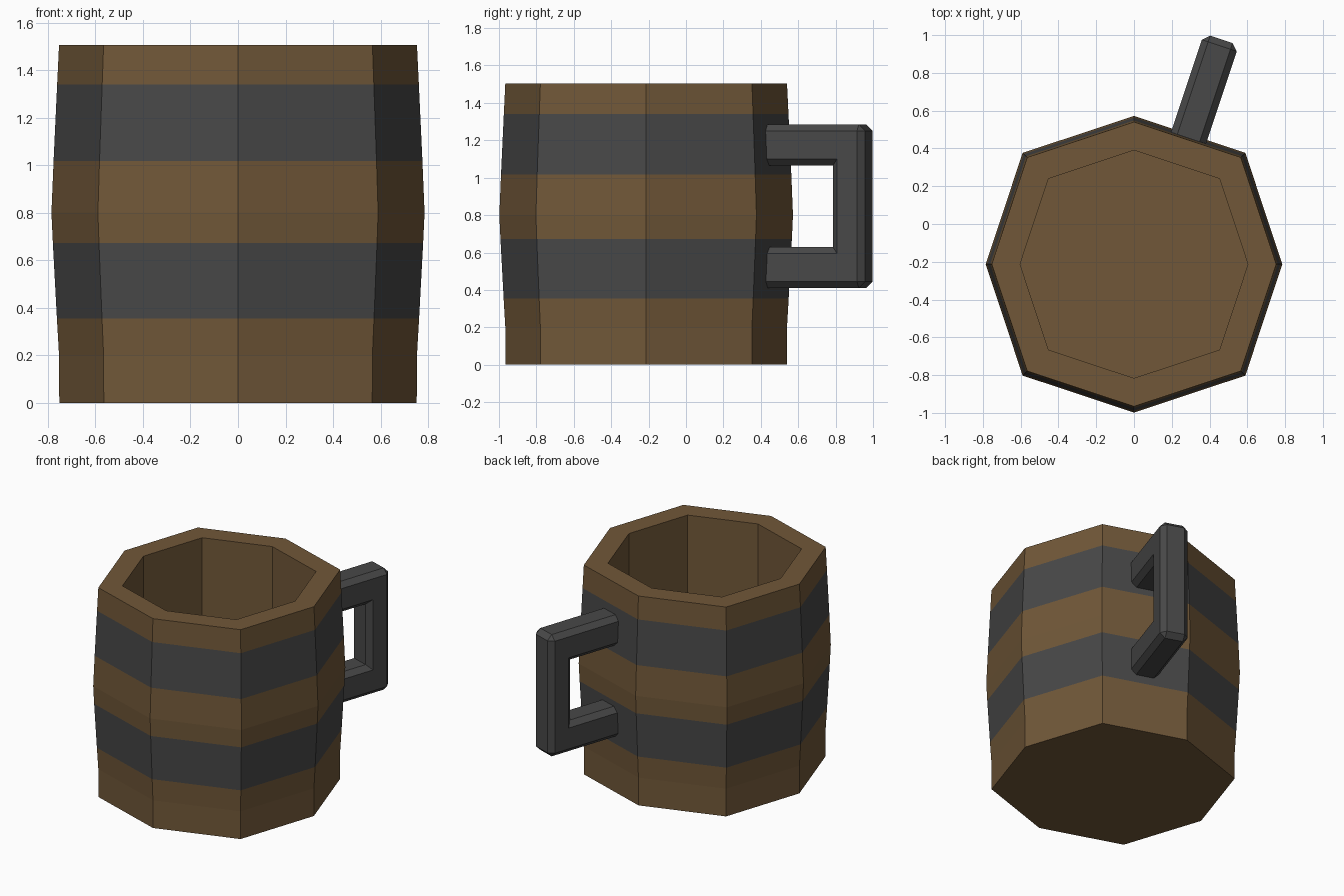
import bpy, bmesh, math
from mathutils import Matrix, Vector

if "Cube" in bpy.data.objects:
    bpy.data.objects.remove(bpy.data.objects["Cube"])

CENTRE_Y = -0.213


def material(name, rgb):
    m = bpy.data.materials.new(name)
    m.diffuse_color = (*rgb, 1)
    m.use_nodes = True
    m.node_tree.nodes["Principled BSDF"].inputs["Base Color"].default_value = m.diffuse_color
    return m


wood = material("brown wood", (0.165, 0.097, 0.040))
iron = material("dark iron", (0.065, 0.065, 0.065))


def finish(name, bm, mats):
    bmesh.ops.recalc_face_normals(bm, faces=bm.faces[:])
    me = bpy.data.meshes.new(name)
    bm.to_mesh(me)
    bm.free()
    for m in mats:
        me.materials.append(m)
    ob = bpy.data.objects.new(name, me)
    bpy.context.collection.objects.link(ob)
    return ob


# Barrel body: eight-sided rings, up the outside and down the inside
def ring(bm, r, z):
    pts = []
    for k in range(8):
        a = k * math.pi / 4
        rad = r * (1.062 if k % 2 else 1)   # diagonal corners sit slightly further out
        pts.append(bm.verts.new((rad * math.cos(a), CENTRE_Y + rad * math.sin(a), z)))
    return pts


profile = [(0.752, 0), (0.753, 0.2), (0.762, 0.355), (0.779, 0.672), (0.785, 0.8),
           (0.776, 1.018), (0.761, 1.34), (0.753, 1.505), (0.603, 1.505), (0.603, 0.2)]
iron_spans = {2, 5}                          # profile spans that are hoops
bm = bmesh.new()
rings = [ring(bm, r, z) for r, z in profile]
for i in range(len(rings) - 1):
    for k in range(8):
        j = (k + 1) % 8
        f = bm.faces.new((rings[i][k], rings[i][j], rings[i + 1][j], rings[i + 1][k]))
        f.material_index = 1 if i in iron_spans else 0
bm.faces.new(rings[0])
bm.faces.new(rings[-1])
finish("mug_body", bm, [wood, iron])

# Handle: extruded C outline with chamfered edges, square to one barrel side
U0, UI, UO = -0.03, 0.348, 0.53
W, CH = 0.195, 0.035
outline = [(U0, 0.41), (UO, 0.41), (UO, 1.285), (U0, 1.285),
           (U0, 1.065), (UI, 1.065), (UI, 0.63), (U0, 0.63)]
bm = bmesh.new()
face = bm.faces.new([bm.verts.new((u, -W / 2, z)) for u, z in outline])
ext = bmesh.ops.extrude_face_region(bm, geom=[face])
bmesh.ops.translate(bm, vec=(0, W, 0),
                    verts=[v for v in ext["geom"] if isinstance(v, bmesh.types.BMVert)])
bmesh.ops.recalc_face_normals(bm, faces=bm.faces[:])


def chamfered(e):
    a, b = e.verts[0].co, e.verts[1].co
    at_wall = abs(a.x - U0) < 1e-4 and abs(b.x - U0) < 1e-4
    inner_corner = abs(a.x - UI) < 1e-4 and abs(a.y - b.y) > 0.1
    return not at_wall and not inner_corner


bmesh.ops.bevel(bm, geom=[e for e in bm.edges if chamfered(e)], offset=CH,
                offset_type='OFFSET', segments=1, profile=0.5, affect='EDGES')
n = Vector((0.317, 0.949, 0)).normalized()
bm.transform(Matrix.Translation((0.295, 0.475, 0)) @ Matrix.Rotation(math.atan2(n.y, n.x), 4, 'Z'))
finish("handle", bm, [iron])
